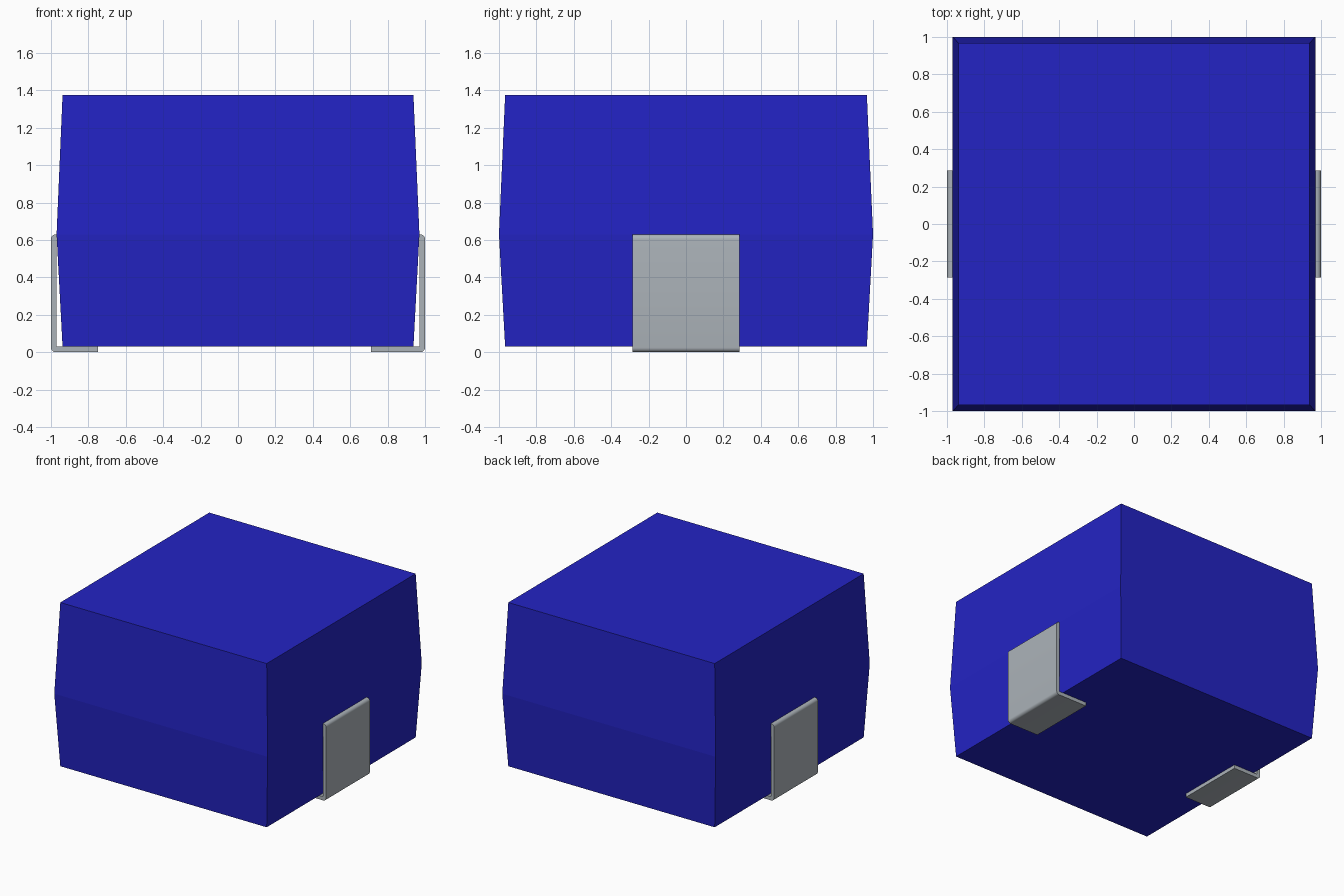
import bpy, bmesh, math

if "Cube" in bpy.data.objects:
    bpy.data.objects.remove(bpy.data.objects["Cube"])


def material(name, rgb):
    m = bpy.data.materials.new(name)
    m.diffuse_color = (*rgb, 1)
    m.use_nodes = True
    m.node_tree.nodes["Principled BSDF"].inputs["Base Color"].default_value = m.diffuse_color
    return m


BLUE = material("deep blue", (0.017, 0.017, 0.55))
GREY = material("light grey", (0.41, 0.45, 0.485))


def finish(bm, name, mat):
    bmesh.ops.recalc_face_normals(bm, faces=bm.faces)
    mesh = bpy.data.meshes.new(name)
    bm.to_mesh(mesh)
    bm.free()
    mesh.materials.append(mat)
    obj = bpy.data.objects.new(name, mesh)
    bpy.context.collection.objects.link(obj)
    return obj


# Body: stacked rectangles, widest at the parting line
bm = bmesh.new()
rings = []
for hx, hy, z in [(0.938, 0.967, 0.03), (0.97, 1.0, 0.63), (0.938, 0.967, 1.375)]:
    rings.append([bm.verts.new((sx * hx, sy * hy, z))
                  for sx, sy in ((-1, -1), (1, -1), (1, 1), (-1, 1))])
for low, high in zip(rings, rings[1:]):
    for i in range(4):
        j = (i + 1) % 4
        bm.faces.new((low[i], low[j], high[j], high[i]))
bm.faces.new(rings[0])
bm.faces.new(rings[-1])
finish(bm, "body", BLUE)


def arc(cx, cz, r, a0, a1, steps=6):
    angles = [math.radians(a0 + (a1 - a0) * i / steps) for i in range(steps + 1)]
    return [(cx + r * math.cos(a), cz + r * math.sin(a)) for a in angles]


# Terminals: bent strips with rounded outer corners
def terminal(name, side, foot_end):
    profile = [(foot_end, 0.0)]
    profile += arc(0.975, 0.025, 0.025, -90, 0)
    profile += arc(0.975, 0.605, 0.025, 0, 90)
    profile += [(0.97, 0.63), (0.97, 0.03), (foot_end, 0.03)]
    bm = bmesh.new()
    face = bm.faces.new([bm.verts.new((side * x, -0.285, z)) for x, z in profile])
    out = bmesh.ops.extrude_face_region(bm, geom=[face])
    moved = [g for g in out["geom"] if isinstance(g, bmesh.types.BMVert)]
    bmesh.ops.translate(bm, verts=moved, vec=(0, 0.57, 0))
    obj = finish(bm, name, GREY)
    bpy.ops.object.select_all(action='DESELECT')
    obj.select_set(True)
    bpy.context.view_layer.objects.active = obj
    bpy.ops.object.shade_smooth_by_angle(angle=math.radians(30))


terminal("left_terminal", -1, 0.748)
terminal("right_terminal", 1, 0.712)
